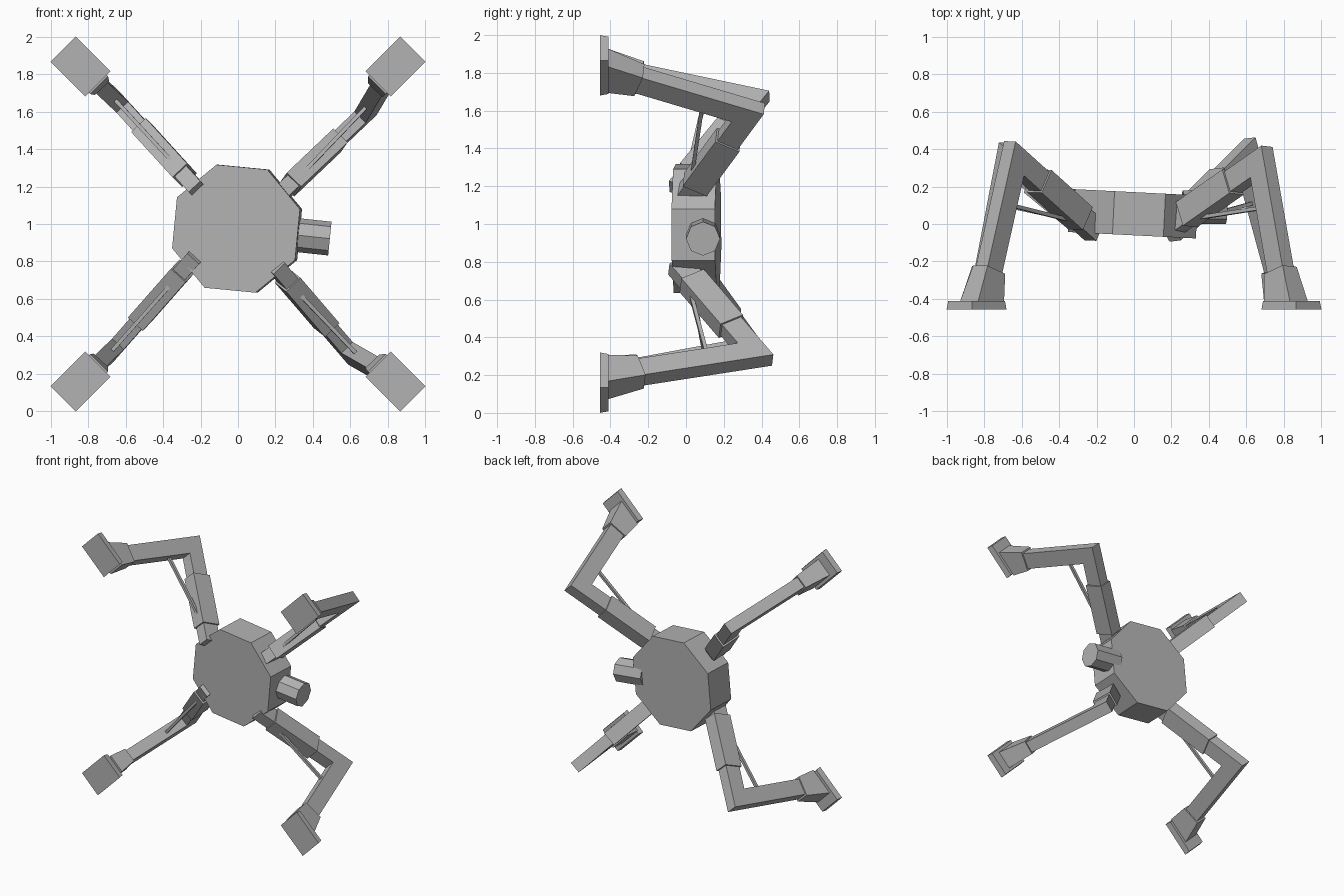
import bpy, bmesh, math
from mathutils import Vector as V

cube = bpy.data.objects.get("Cube")
if cube:
    bpy.data.objects.remove(cube, do_unlink=True)

grey = bpy.data.materials.new("plain_grey")
grey.use_nodes = True
colour = (0.45, 0.45, 0.45, 1)
grey.diffuse_color = colour
grey.node_tree.nodes["Principled BSDF"].inputs["Base Color"].default_value = colour


def loft(name, rings):
    """Closed solid through rings that have equal point counts."""
    bm = bmesh.new()
    loops = [[bm.verts.new(p) for p in ring] for ring in rings]
    n = len(loops[0])
    for a, b in zip(loops, loops[1:]):
        for i in range(n):
            j = (i + 1) % n
            bm.faces.new((a[i], a[j], b[j], b[i]))
    bm.faces.new(loops[0])
    bm.faces.new(loops[-1])
    bmesh.ops.recalc_face_normals(bm, faces=bm.faces)
    mesh = bpy.data.meshes.new(name)
    bm.to_mesh(mesh)
    bm.free()
    mesh.materials.append(grey)
    obj = bpy.data.objects.new(name, mesh)
    bpy.context.collection.objects.link(obj)
    return obj


def rect(c, side, depth, w, d):
    s, t = side * w / 2, depth * d / 2
    return [c - s - t, c + s - t, c + s + t, c - s + t]


def beam(name, a, b, side, w, d):
    depth = (b - a).cross(side).normalized()
    return loft(name, [rect(a, side, depth, w, d), rect(b, side, depth, w, d)])


def polygon(c, u, v, r, turn=0.0, n=8):
    angles = [turn + math.tau * i / n for i in range(n)]
    return [c + u * (r * math.cos(a)) + v * (r * math.sin(a)) for a in angles]


# Octagonal body, turned slightly
centre = V((-0.005, 0.055, 0.975))
axis = V((0.05, 1, 0)).normalized()
across = V((1, -0.05, 0)).normalized()
up = V((0, 0, 1))
loft("body", [polygon(centre + axis * h, across, up, 0.357, math.radians(62))
              for h in (-0.115, 0.115)])

# Nozzle on the left side
loft("nozzle", [polygon(V(p), V((0.1, 0, 1)), V((0, 1, 0)), 0.09)
                for p in ((0.26, 0.09, 0.947), (0.49, 0.09, 0.922))])


def leg(tag, sx, sz, start, knee):
    start, knee = V(start), V(knee)
    radial = V((sx, 0, sz)).normalized()
    flat_side = V((-sz, 0, sx)).normalized()
    fwd = V((0, 1, 0))
    ankle = V((sx * 0.81, -0.41, 1 + sz * 0.81))
    thigh_dir = (knee - start).normalized()
    shin_dir = (ankle - knee).normalized()
    side = thigh_dir.cross(shin_dir).normalized()
    if side.dot(flat_side) < 0:
        side = -side

    # Thigh and shin as one bar with a mitred knee
    w, d = 0.085, 0.12
    hip = start - thigh_dir * 0.13
    mitre = (thigh_dir - shin_dir).normalized()
    stretch = d / abs(mitre.cross(shin_dir).length)
    t_depth = thigh_dir.cross(side)
    s_depth = shin_dir.cross(side)
    if mitre.dot(t_depth) < 0:
        mitre = -mitre
    loft(tag + "_leg_bar", [rect(hip, side, t_depth, w, d),
                            rect(knee, side, mitre, w, stretch),
                            rect(ankle, side, s_depth, w, d)])

    # Sleeve around the thigh
    beam(tag + "_sleeve", start, start.lerp(knee, 0.62), side, 0.107, 0.142)

    # Tapered ankle block and foot plate
    cuff = ankle.lerp(knee, 0.22)
    loft(tag + "_ankle", [rect(ankle, flat_side, radial, 0.135, 0.195),
                          rect(cuff, side, s_depth if s_depth.dot(radial) > 0 else -s_depth,
                               0.105, 0.145)])
    foot = V((sx * 0.84, -0.455, 1 + sz * 0.84))
    loft(tag + "_foot", [rect(foot, flat_side, radial, 0.19, 0.262),
                         rect(foot + fwd * 0.045, flat_side, radial, 0.178, 0.25)])

    # Thin strut between sleeve and shin
    low = start.lerp(knee, 0.2) - fwd * 0.07
    high = knee.lerp(ankle, 0.33) - radial * 0.06
    beam(tag + "_strut", low, high, side, 0.02, 0.02)


leg("upper_left", 1, 1, (0.28, 0.05, 1.21), (0.68, 0.33, 1.59))
leg("lower_left", 1, -1, (0.265, 0.03, 0.70), (0.60, 0.365, 0.31))
leg("upper_right", -1, 1, (-0.285, 0.03, 1.26), (-0.64, 0.35, 1.65))
leg("lower_right", -1, -1, (-0.295, 0.04, 0.75), (-0.665, 0.345, 0.33))
